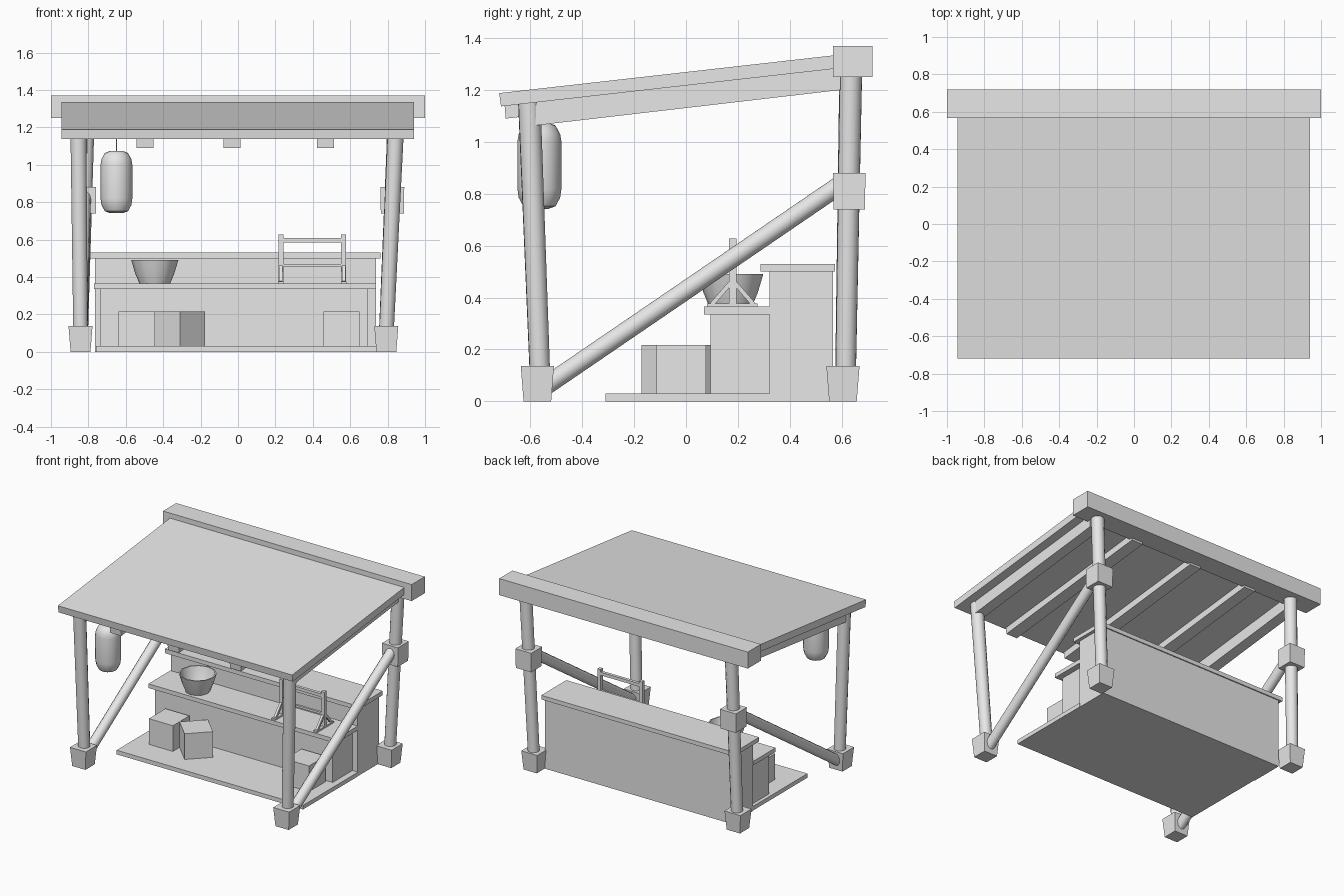
import bpy, bmesh, math
from mathutils import Vector, Matrix

default = bpy.data.objects.get("Cube")
if default:
    bpy.data.objects.remove(default, do_unlink=True)

grey = bpy.data.materials.new("plain_grey")
grey.use_nodes = True
grey.diffuse_color = (0.8, 0.8, 0.8, 1)
grey.node_tree.nodes["Principled BSDF"].inputs["Base Color"].default_value = (0.8, 0.8, 0.8, 1)


def finish(name, bm, smooth=False):
    bmesh.ops.recalc_face_normals(bm, faces=bm.faces)
    mesh = bpy.data.meshes.new(name)
    bm.to_mesh(mesh)
    bm.free()
    mesh.materials.append(grey)
    obj = bpy.data.objects.new(name, mesh)
    bpy.context.collection.objects.link(obj)
    if smooth:
        bpy.ops.object.select_all(action="DESELECT")
        obj.select_set(True)
        bpy.context.view_layer.objects.active = obj
        bpy.ops.object.shade_smooth_by_angle(angle=math.radians(40))
    return obj


def box(name, xs, ys, zs, turn=0, taper=1):
    """Box from ranges, turned about z, with its bottom scaled by taper."""
    bm = bmesh.new()
    bmesh.ops.create_cube(bm, size=1)
    for v in bm.verts:
        if v.co.z < 0:
            v.co.x *= taper
            v.co.y *= taper
    size = [r[1] - r[0] for r in (xs, ys, zs)]
    mid = [(r[1] + r[0]) / 2 for r in (xs, ys, zs)]
    bm.transform(Matrix.Translation(mid) @ Matrix.Rotation(turn, 4, "Z") @ Matrix.Diagonal((*size, 1)))
    return finish(name, bm)


def rod(name, a, b, r1, r2, sides=12, smooth=True):
    """Round or square bar between two points."""
    a, b = Vector(a), Vector(b)
    bm = bmesh.new()
    bmesh.ops.create_cone(bm, cap_ends=True, segments=sides, radius1=r1, radius2=r2, depth=(b - a).length)
    spin = math.pi / 4 if sides == 4 else 0
    turn = (b - a).to_track_quat("Z", "Y").to_matrix().to_4x4()
    bm.transform(Matrix.Translation((a + b) / 2) @ turn @ Matrix.Rotation(spin, 4, "Z"))
    return finish(name, bm, smooth)


def prism(name, x0, x1, profile):
    """Side profile of (y, z) points extruded across x."""
    bm = bmesh.new()
    face = bm.faces.new([bm.verts.new((x0, y, z)) for y, z in profile])
    out = bmesh.ops.extrude_face_region(bm, geom=[face])
    bmesh.ops.translate(bm, vec=(x1 - x0, 0, 0), verts=[g for g in out["geom"] if isinstance(g, bmesh.types.BMVert)])
    return finish(name, bm)


def lathe(name, centre, profile, sides):
    """Profile of (radius, z) points spun about a vertical axis."""
    bm = bmesh.new()
    rings = [[bm.verts.new((centre[0] + r * math.cos(math.tau * i / sides),
                            centre[1] + r * math.sin(math.tau * i / sides), z))
              for i in range(sides)] for r, z in profile]
    for low, high in zip(rings, rings[1:]):
        for i in range(sides):
            j = (i + 1) % sides
            bm.faces.new((low[i], low[j], high[j], high[i]))
    bm.faces.new(rings[0])
    bm.faces.new(rings[-1])
    return finish(name, bm, True)


# Sloping roof, ridge beam and rafters
prism("roof_slab", -0.945, 0.94, [(-0.713, 1.137), (-0.72, 1.188), (0.6, 1.337), (0.6, 1.285)])
box("ridge_beam", (-1, 1), (0.567, 0.718), (1.25, 1.37))
for i, x in enumerate((-0.497, -0.032, 0.467)):
    prism(f"rafter_{i + 1}", x - 0.045, x + 0.045,
          [(-0.695, 1.09), (-0.7, 1.15), (0.59, 1.295), (0.59, 1.235)])
for side, x in (("left", 0.835), ("right", -0.845)):
    prism(f"side_beam_{side}", x - 0.04, x + 0.04,
          [(-0.6, 1.061), (-0.6, 1.16), (0.595, 1.295), (0.595, 1.2)])

# Leaning posts on tapered footings, with brackets and diagonal braces
for side, foot, front_top, bracket, back_top in (
        ("left", 0.793, 0.842, 0.825, 0.845), ("right", -0.842, -0.853, -0.822, -0.81)):
    for end, y, top_y, top_x, top_z in (
            ("front", -0.573, -0.604, front_top, 1.155), ("back", 0.605, 0.635, back_top, 1.27)):
        box(f"{end}_footing_{side}", (foot - 0.064, foot + 0.064), (y - 0.064, y + 0.064), (0, 0.137), taper=0.83)
        rod(f"{end}_post_{side}", (foot, y + 0.01, 0.1), (top_x, top_y, top_z), 0.04, 0.044)
    box(f"bracket_{side}", (bracket - 0.064, bracket + 0.064), (0.567, 0.692), (0.74, 0.88), taper=0.96)
    rod(f"brace_{side}", (foot, -0.54, 0.06), (bracket, 0.6, 0.838), 0.036, 0.036)

# Floor and two-step counter
box("floor_platform", (-0.76, 0.74), (-0.31, 0.325), (0, 0.03))
box("front_counter", (-0.735, 0.695), (0.095, 0.325), (0.025, 0.337))
box("front_counter_top", (-0.77, 0.738), (0.07, 0.325), (0.335, 0.365))
box("back_counter", (-0.765, 0.738), (0.322, 0.567), (0, 0.503))
box("back_counter_top", (-0.79, 0.762), (0.287, 0.575), (0.5, 0.53))

# Crates
box("crate_right", (-0.638, -0.445), (-0.113, 0.077), (0.028, 0.217))
box("crate_turned", (-0.405, -0.215), (-0.132, 0.058), (0.028, 0.217), turn=math.radians(45))
box("crate_left", (0.457, 0.65), (-0.113, 0.077), (0.028, 0.217))

# Open bowl
lathe("bowl", (-0.445, 0.172),
      [(0.082, 0.364), (0.105, 0.42), (0.126, 0.491), (0.117, 0.491), (0.097, 0.42), (0.075, 0.376)], 12)

# Hanging lantern
lathe("lantern", (-0.65, -0.565),
      [(0.035, 0.742), (0.062, 0.752), (0.08, 0.785), (0.085, 0.82),
       (0.085, 1.0), (0.08, 1.03), (0.062, 1.063), (0.035, 1.074)], 12)
rod("lantern_cord", (-0.65, -0.565, 1.07), (-0.65, -0.565, 1.16), 0.003, 0.003, 6)

# Small display rack
for side, x in (("left", 0.565), ("right", 0.229)):
    box(f"rack_foot_{side}", (x - 0.014, x + 0.014), (0.08, 0.275), (0.364, 0.377))
    box(f"rack_upright_{side}", (x - 0.013, x + 0.013), (0.166, 0.194), (0.37, 0.627))
    for end, s in (("front", -1), ("back", 1)):
        rod(f"rack_strut_{end}_{side}", (x, 0.18 + s * 0.08, 0.374), (x, 0.18 + s * 0.01, 0.455), 0.012, 0.012, 4, False)
for name, z, r in (("upper", 0.596, 0.016), ("lower", 0.463, 0.011)):
    rod(f"rack_rail_{name}", (0.229, 0.18, z), (0.565, 0.18, z), r, r, 4, False)
